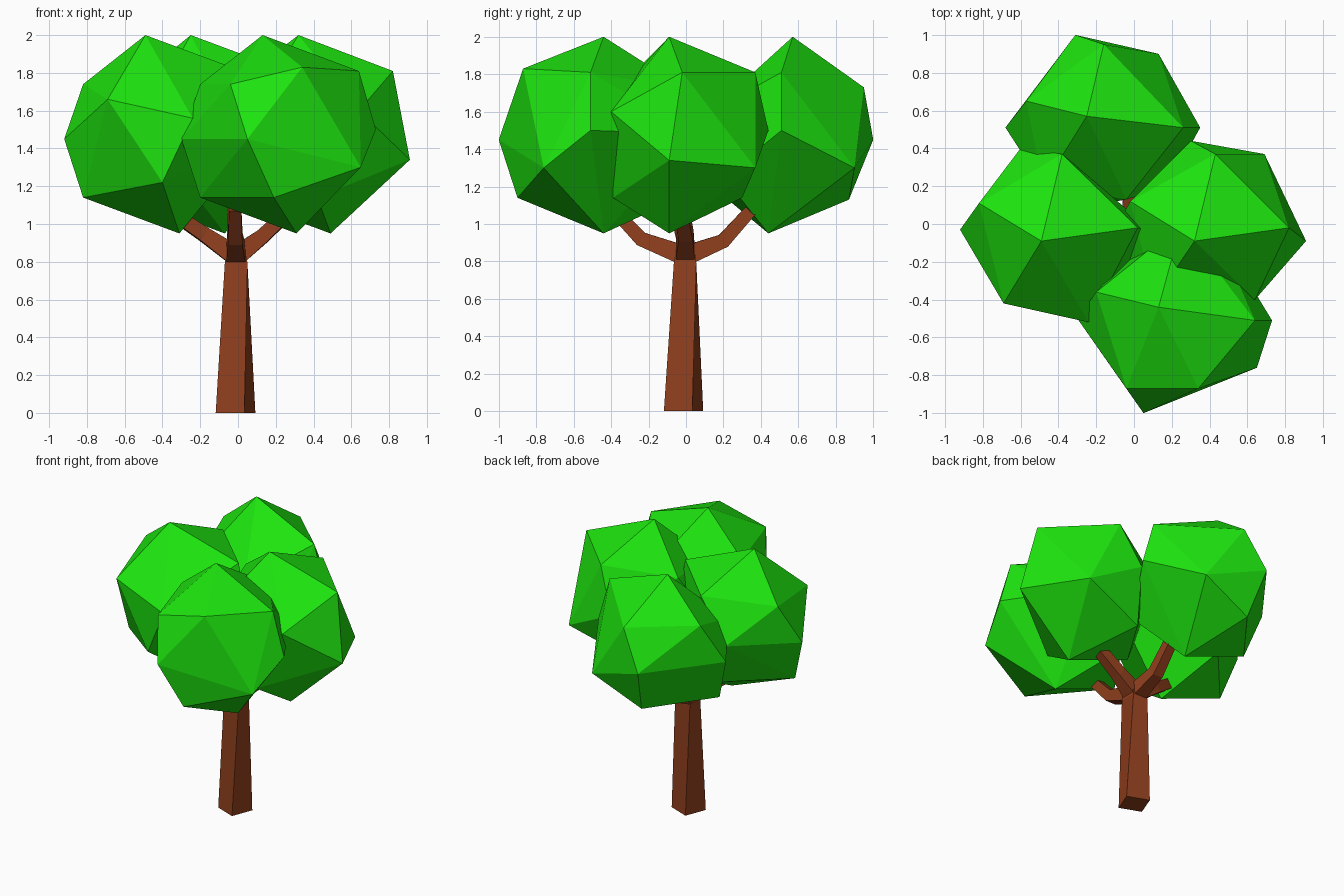
import bpy, bmesh, math
from mathutils import Vector, Matrix

if "Cube" in bpy.data.objects:
    bpy.data.objects.remove(bpy.data.objects["Cube"])


def material(name, rgb):
    m = bpy.data.materials.new(name)
    m.diffuse_color = (*rgb, 1)
    m.use_nodes = True
    m.node_tree.nodes["Principled BSDF"].inputs["Base Color"].default_value = m.diffuse_color
    return m


LEAF = material("leaf_green", (0.0123, 0.775, 0.0045))
BARK = material("bark_brown", (0.28, 0.05, 0.0125))


def finish(name, bm, mat):
    bmesh.ops.recalc_face_normals(bm, faces=bm.faces)
    me = bpy.data.meshes.new(name)
    bm.to_mesh(me)
    bm.free()
    me.materials.append(mat)
    ob = bpy.data.objects.new(name, me)
    bpy.context.collection.objects.link(ob)
    return ob


def leaf_ball(name, base, side_y, corners):
    """Faceted leaf clump: convex hull of its corners; base is the lowest corner."""
    shared = [(0, 0, 0), (-0.61, side_y, 0.50), (-0.51, 0.0, 0.19)]
    bm = bmesh.new()
    for p in shared:
        bm.verts.new(Vector(base) + Vector(p))
    for p in corners:
        bm.verts.new(p)
    bmesh.ops.convex_hull(bm, input=bm.verts[:])
    loose = [v for v in bm.verts if not v.link_faces]
    bmesh.ops.delete(bm, geom=loose, context='VERTS')
    return finish(name, bm, LEAF)


def limb(name, rings):
    """Four-sided tapered limb; each ring is (point, radius, spin in degrees)."""
    bm = bmesh.new()
    pts = [Vector(r[0]) for r in rings]
    loops = []
    for i, (p, rad, spin) in enumerate(rings):
        d = pts[min(i + 1, len(pts) - 1)] - pts[max(i - 1, 0)]
        if abs(d.x) + abs(d.y) < 0.05:
            q = Matrix.Identity(3)
        else:
            q = d.to_track_quat('Z', 'Y').to_matrix()
        loop = []
        for k in range(4):
            a = math.radians(spin + 90 * k)
            loop.append(bm.verts.new(pts[i] + q @ Vector((rad * math.cos(a), rad * math.sin(a), 0))))
        loops.append(loop)
    for a, b in zip(loops, loops[1:]):
        for k in range(4):
            n = (k + 1) % 4
            bm.faces.new((a[k], a[n], b[n], b[k]))
    bm.faces.new(loops[0][::-1])
    bm.faces.new(loops[-1])
    return finish(name, bm, BARK)


# Trunk: square, tapering and slightly twisted
limb("trunk", [((-0.013, -0.013, 0), 0.115, 24), ((-0.01, -0.005, 0.79), 0.085, 45),
               ((-0.01, -0.005, 0.89), 0.07, 45)])

# Branches: one into each leaf clump
for side, bend, tip in (("left", (-0.18, -0.01, 0.945), (-0.38, -0.05, 1.08)),
                        ("right", (0.13, 0.0, 0.935), (0.34, -0.03, 1.13)),
                        ("front", (-0.015, -0.24, 0.92), (-0.015, -0.40, 1.09)),
                        ("back", (-0.02, 0.20, 0.91), (-0.02, 0.38, 1.11))):
    limb(side + "_branch", [((-0.01, -0.005, 0.83), 0.075, 45), (bend, 0.055, 45), (tip, 0.045, 45)])

# Leaf clumps
leaf_ball("front_leaves", (0.31, -0.44, 0.95), -0.06, [
    (0.13, -0.44, 2.0), (0.34, -0.87, 1.83), (-0.04, -0.87, 1.74), (0.05, -1.0, 1.45),
    (0.64, -0.51, 1.81), (0.73, -0.51, 1.5), (0.65, -0.76, 1.3), (0.19, -0.9, 1.14),
    (-0.2, -0.36, 1.74), (0.25, 0.0, 1.72), (0.39, 0.05, 1.48), (0.1, -0.03, 1.14)])
leaf_ball("right_leaves", (0.49, -0.09, 0.95), 0.03, [
    (0.32, -0.09, 2.0), (0.82, -0.02, 1.81), (0.43, 0.37, 1.81), (0.69, 0.37, 1.3),
    (0.91, -0.09, 1.34), (0.64, -0.4, 1.6), (0.3, 0.44, 1.5), (0.42, -0.39, 1.14),
    (-0.02, 0.12, 1.74), (0.11, -0.4, 1.66), (0.22, 0.3, 1.14)])
leaf_ball("left_leaves", (-0.31, -0.09, 0.95), 0.06, [
    (-0.49, -0.09, 2.0), (-0.82, 0.11, 1.74), (-0.69, -0.42, 1.66), (-0.24, -0.52, 1.56),
    (-0.4, -0.47, 1.22), (-0.6, 0.4, 1.5), (-0.38, 0.37, 1.8), (0.02, -0.02, 1.81),
    (0.1, -0.04, 1.45), (-0.45, 0.33, 1.17)])
leaf_ball("back_leaves", (-0.07, 0.44, 0.95), 0.07, [
    (-0.25, 0.57, 2.0), (-0.16, 0.95, 1.73), (-0.31, 1.0, 1.45), (0.13, 0.9, 1.3),
    (0.35, 0.51, 1.5), (0.26, 0.51, 1.81), (-0.57, 0.65, 1.74), (-0.25, 0.87, 1.13),
    (-0.04, 0.13, 1.6), (-0.48, 0.2, 1.6), (-0.3, 0.08, 1.25), (0.18, 0.2, 1.25)])
